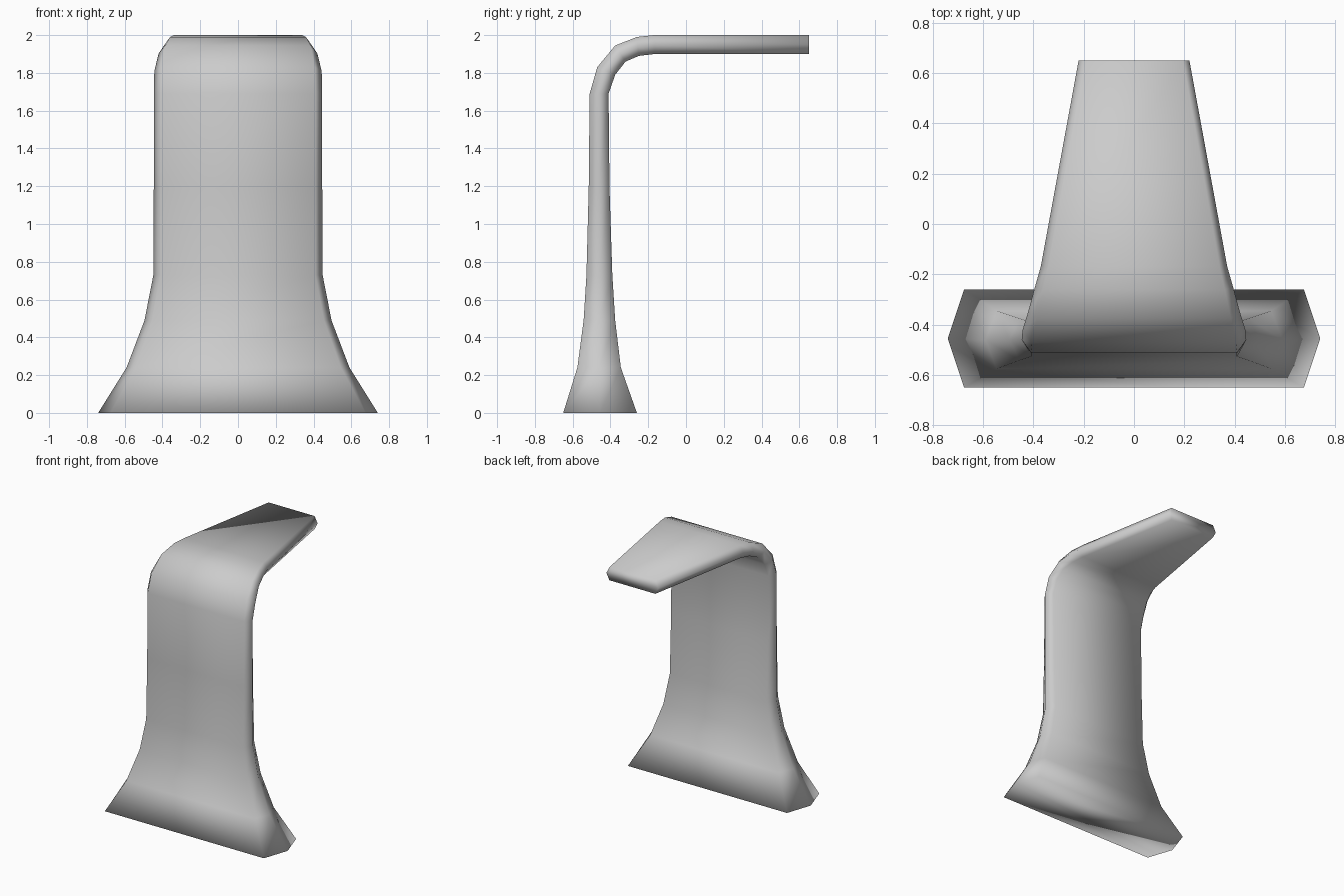
import bpy, bmesh

if "Cube" in bpy.data.objects:
    bpy.data.objects.remove(bpy.data.objects["Cube"])

# Stations along the spine: outer (y, z), inner (y, z), half width at middle, half width of flats
stations = [
    ((-.65, 0), (-.26, 0), .74, .675),
    ((-.575, .24), (-.345, .24), .59, .545),
    ((-.542, .49), (-.375, .49), .495, .455),
    ((-.527, .73), (-.39, .73), .448, .41),
    ((-.515, 1.19), (-.405, 1.19), .446, .41),
    ((-.51, 1.69), (-.41, 1.69), .446, .41),
    ((-.47, 1.83), (-.375, 1.79), .443, .405),
    ((-.375, 1.945), (-.32, 1.86), .42, .385),
    ((-.26, 1.99), (-.25, 1.89), .395, .36),
    ((-.17, 2.0), (-.165, 1.9), .37, .34),
    ((.65, 2.0), (.65, 1.9), .22, .195),
]

# Bent support: six-sided section lofted along the spine, capped at both ends
bm = bmesh.new()
rings = []
for (oy, oz), (iy, iz), w, f in stations:
    my, mz = (oy + iy) / 2, (oz + iz) / 2
    section = [(-f, oy, oz), (f, oy, oz), (w, my, mz),
               (f, iy, iz), (-f, iy, iz), (-w, my, mz)]
    rings.append([bm.verts.new(p) for p in section])
for a, b in zip(rings, rings[1:]):
    for i in range(6):
        j = (i + 1) % 6
        bm.faces.new((a[i], a[j], b[j], b[i]))
bm.faces.new(rings[0][::-1])
bm.faces.new(rings[-1])
bmesh.ops.recalc_face_normals(bm, faces=bm.faces)
for face in bm.faces:
    face.smooth = True

mesh = bpy.data.meshes.new("bent_support")
bm.to_mesh(mesh)
bm.free()
bpy.context.collection.objects.link(bpy.data.objects.new("bent_support", mesh))
